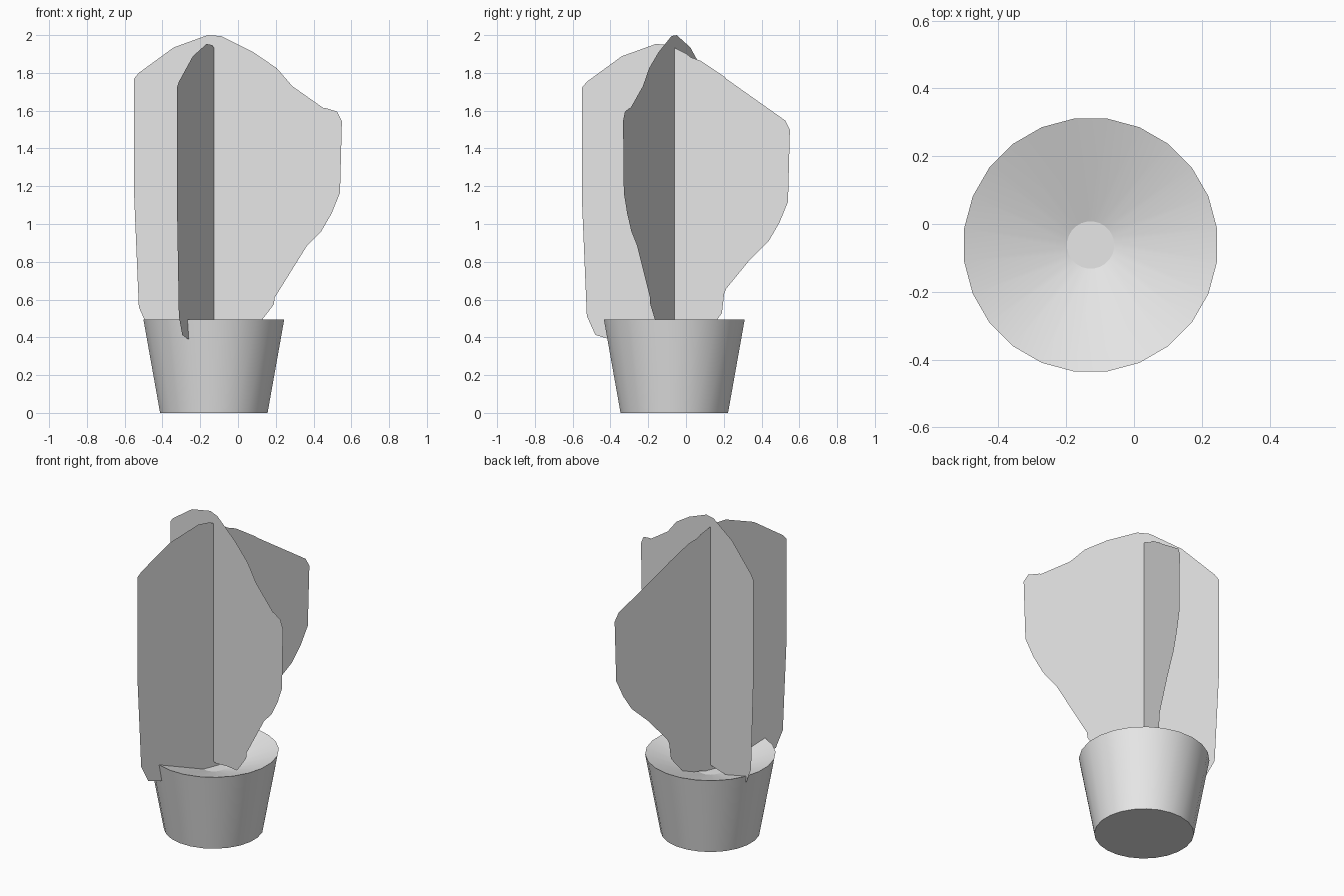
import bpy
import bmesh
import math

if "Cube" in bpy.data.objects:
    bpy.data.objects.remove(bpy.data.objects["Cube"], do_unlink=True)

AXIS_X, AXIS_Y = -0.128, -0.062     # vertical axis shared by pot and foliage
SLANT = 0.4                         # sideways drift of each foliage card
SIDES = 24


def make_material(name, colour):
    material = bpy.data.materials.new(name)
    material.use_nodes = True
    material.diffuse_color = colour
    material.node_tree.nodes["Principled BSDF"].inputs["Base Color"].default_value = colour
    return material


def make_object(name, bm, material):
    mesh = bpy.data.meshes.new(name)
    bm.to_mesh(mesh)
    bm.free()
    mesh.materials.append(material)
    obj = bpy.data.objects.new(name, mesh)
    bpy.context.collection.objects.link(obj)
    return obj


def ring(bm, radius, height):
    """Circle of vertices with a flat side facing each axis."""
    verts = []
    for i in range(SIDES):
        angle = math.tau * (i + 0.5) / SIDES
        verts.append(bm.verts.new((AXIS_X + radius * math.cos(angle),
                                   AXIS_Y + radius * math.sin(angle), height)))
    return verts


def make_card(name, outline, place, material):
    """Thin foliage cutout; place() turns an outline point into a position."""
    bm = bmesh.new()
    verts = [bm.verts.new(place(u / 100, z / 100)) for u, z in outline]
    face = bm.faces.new(verts)
    bmesh.ops.triangulate(bm, faces=[face])
    return make_object(name, bm, material)


pale_grey = make_material("pale grey", (0.8, 0.8, 0.8, 1.0))

# Pot: tapered wall, then a shallow funnel of soil down to a flat centre
bm = bmesh.new()
profile = [(0.287, 0.0), (0.376, 0.495), (0.07, 0.39)]
rings = [ring(bm, radius, height) for radius, height in profile]
for lower, upper in zip(rings, rings[1:]):
    for i in range(SIDES):
        j = (i + 1) % SIDES
        bm.faces.new((lower[i], lower[j], upper[j], upper[i]))
bm.faces.new(list(reversed(rings[0])))
bm.faces.new(rings[-1])
pot = make_object("pot", bm, pale_grey)

bpy.ops.object.select_all(action="DESELECT")
pot.select_set(True)
bpy.context.view_layer.objects.active = pot
bpy.ops.object.shade_smooth_by_angle(angle=math.radians(17))

# Ragged foliage silhouette, in hundredths: left edge, crown, right edge, base
left_edge = [(-48, 46), (-52.5, 56), (-55, 115.5), (-51, 123.5), (-50, 132.5),
             (-51, 154), (-54, 164.5), (-55, 177), (-52.5, 180)]
crown = [(-34, 193.5), (-16, 200), (-9, 199.5), (0, 195), (2.5, 193),
         (8, 191), (20.5, 182.5), (33.5, 167.5), (43, 160), (46, 161.5)]
right_edge = [(52.5, 159.5), (55, 154.5), (54, 149), (52, 136.5), (54, 116.5),
              (49.5, 105.5), (44, 96), (34, 86), (29.5, 82), (25, 80.5),
              (24, 77), (20.5, 70.5), (19, 57.5), (16, 53.5), (12.5, 49)]
base = [(10, 46), (0, 44.5), (-10, 42), (-27, 42), (-41.5, 44)]
outline = left_edge + crown + right_edge + base

# Two copies of the silhouette crossing at right angles, the second set lower
make_card("foliage_card_wide", outline,
          lambda u, z: (u, AXIS_Y - (u - AXIS_X) * SLANT, z), pale_grey)
make_card("foliage_card_deep", outline,
          lambda u, z: (AXIS_X + (u - AXIS_Y) * SLANT, u, z - 0.047), pale_grey)
